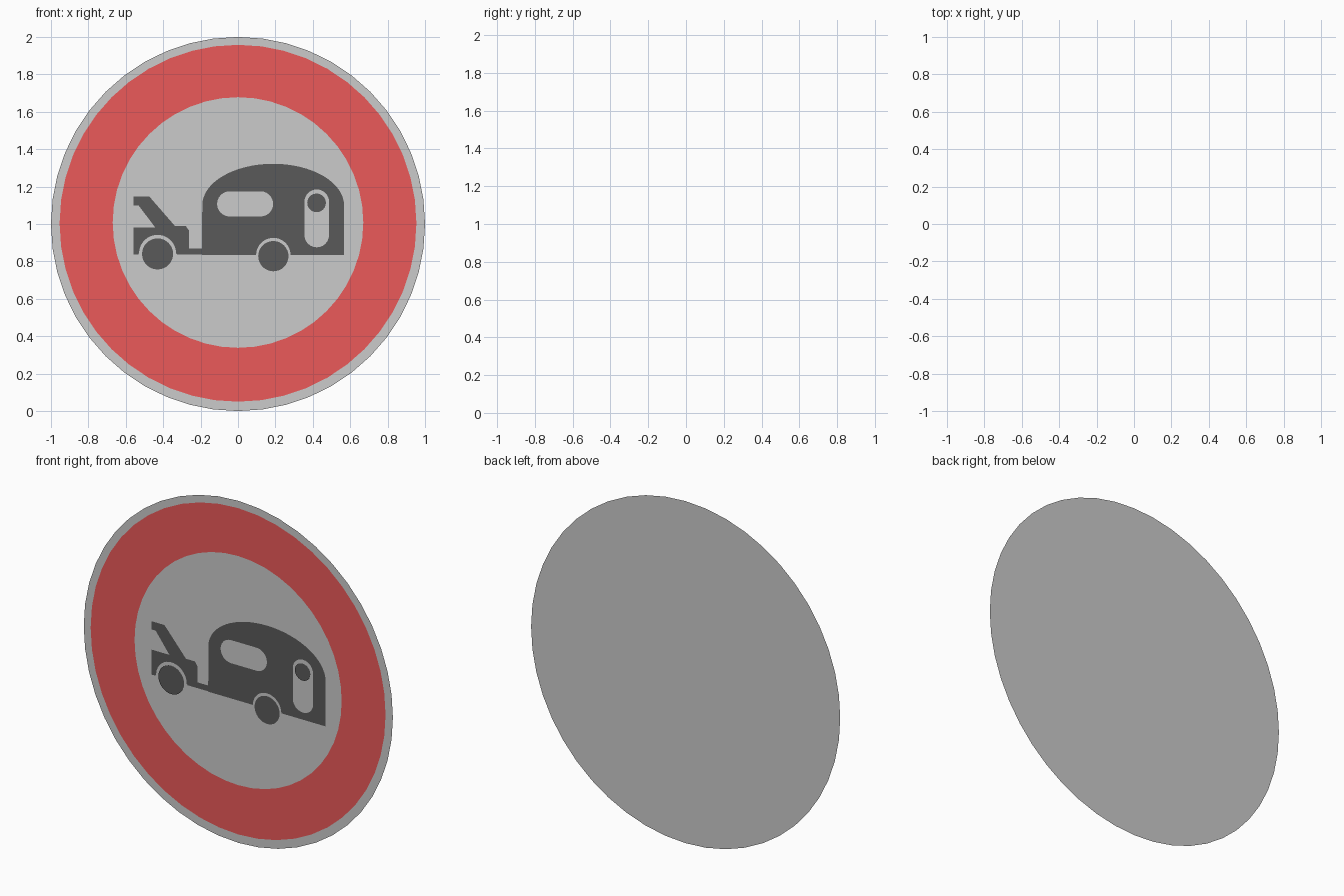
import bpy, bmesh
from math import sin, cos, pi

if "Cube" in bpy.data.objects:
    bpy.data.objects.remove(bpy.data.objects["Cube"])


def material(name, color):
    m = bpy.data.materials.new(name)
    m.diffuse_color = color
    m.use_nodes = True
    m.node_tree.nodes["Principled BSDF"].inputs["Base Color"].default_value = m.diffuse_color
    return m


RED = material("red", (0.83, 0.1, 0.1, 1))
BLACK = material("black", (0.1, 0.1, 0.1, 1))


def arc(cx, cz, rx, rz, a0, a1, n):
    """Points along an ellipse arc, both ends included."""
    return [(cx + rx * cos(a0 + (a1 - a0) * i / n),
             cz + rz * sin(a0 + (a1 - a0) * i / n)) for i in range(n + 1)]


def circle(cx, cz, r, n):
    return arc(cx, cz, r, r, 0, 2 * pi, n)[:-1]


def slot(x0, x1, z0, z1):
    """Rectangle with fully rounded short ends."""
    r = min(x1 - x0, z1 - z0) / 2
    if x1 - x0 > z1 - z0:
        return (arc(x1 - r, z0 + r, r, r, -pi / 2, pi / 2, 12)
                + arc(x0 + r, z0 + r, r, r, pi / 2, 3 * pi / 2, 12))
    return (arc(x0 + r, z1 - r, r, r, 0, pi, 12)
            + arc(x0 + r, z0 + r, r, r, pi, 2 * pi, 12))


def flat_shape(name, y, mat, *loops):
    """Flat sheet facing the front; loops after the first are holes."""
    bm = bmesh.new()
    edges = []
    for loop in loops:
        vs = [bm.verts.new((x, y, z)) for x, z in loop]
        edges += [bm.edges.new((vs[i - 1], vs[i])) for i in range(len(vs))]
    bmesh.ops.triangle_fill(bm, edges=edges, use_beauty=True, use_dissolve=False,
                            normal=(0, -1, 0))
    bm.normal_update()
    for f in bm.faces:
        if f.normal.y > 0:
            f.normal_flip()
    me = bpy.data.meshes.new(name)
    bm.to_mesh(me)
    bm.free()
    if mat:
        me.materials.append(mat)
    ob = bpy.data.objects.new(name, me)
    bpy.context.collection.objects.link(ob)
    return ob


# Layer depths, back to front
Y_DISC, Y_RING, Y_PICTO, Y_TOP = 0.003, 0.001, -0.001, -0.003

# Sign plate and red border
flat_shape("sign_plate", Y_DISC, None, circle(0, 1, 1, 48))
flat_shape("red_border", Y_RING, RED,
           circle(0, 1.004, 0.954, 48), circle(0, 1.008, 0.67, 48))

# Rear half of the towing car, with wheel arch and tow bar
car = [(-0.56, 1.148), (-0.475, 1.148), (-0.336, 0.988), (-0.278, 0.988),
       (-0.262, 0.965), (-0.262, 0.87), (-0.192, 0.87), (-0.192, 0.836),
       (-0.325, 0.836)]
car += arc(-0.43, 0.843, 0.099, 0.099, 0, pi, 20)
car += [(-0.535, 0.836), (-0.56, 0.836), (-0.56, 0.982), (-0.443, 0.982),
        (-0.532, 1.1), (-0.56, 1.1)]
flat_shape("car_body", Y_PICTO, BLACK, car)

# Caravan with domed roof, wheel arch, window and door openings
caravan = [(0.567, 0.834)]
caravan += arc(0.188, 1.1, 0.379, 0.222, 0, pi, 32)
caravan += [(-0.192, 0.834)]
caravan += arc(0.189, 0.834, 0.092, 0.092, pi, 0, 20)
flat_shape("caravan_body", Y_PICTO, BLACK, caravan,
           slot(-0.112, 0.188, 1.04, 1.175), slot(0.355, 0.487, 0.875, 1.185))

# Wheels and door porthole
flat_shape("car_wheel", Y_TOP, BLACK, circle(-0.43, 0.84, 0.083, 32))
flat_shape("caravan_wheel", Y_PICTO, BLACK, circle(0.189, 0.828, 0.081, 32))
flat_shape("door_porthole", Y_TOP, BLACK, circle(0.42, 1.113, 0.05, 24))
